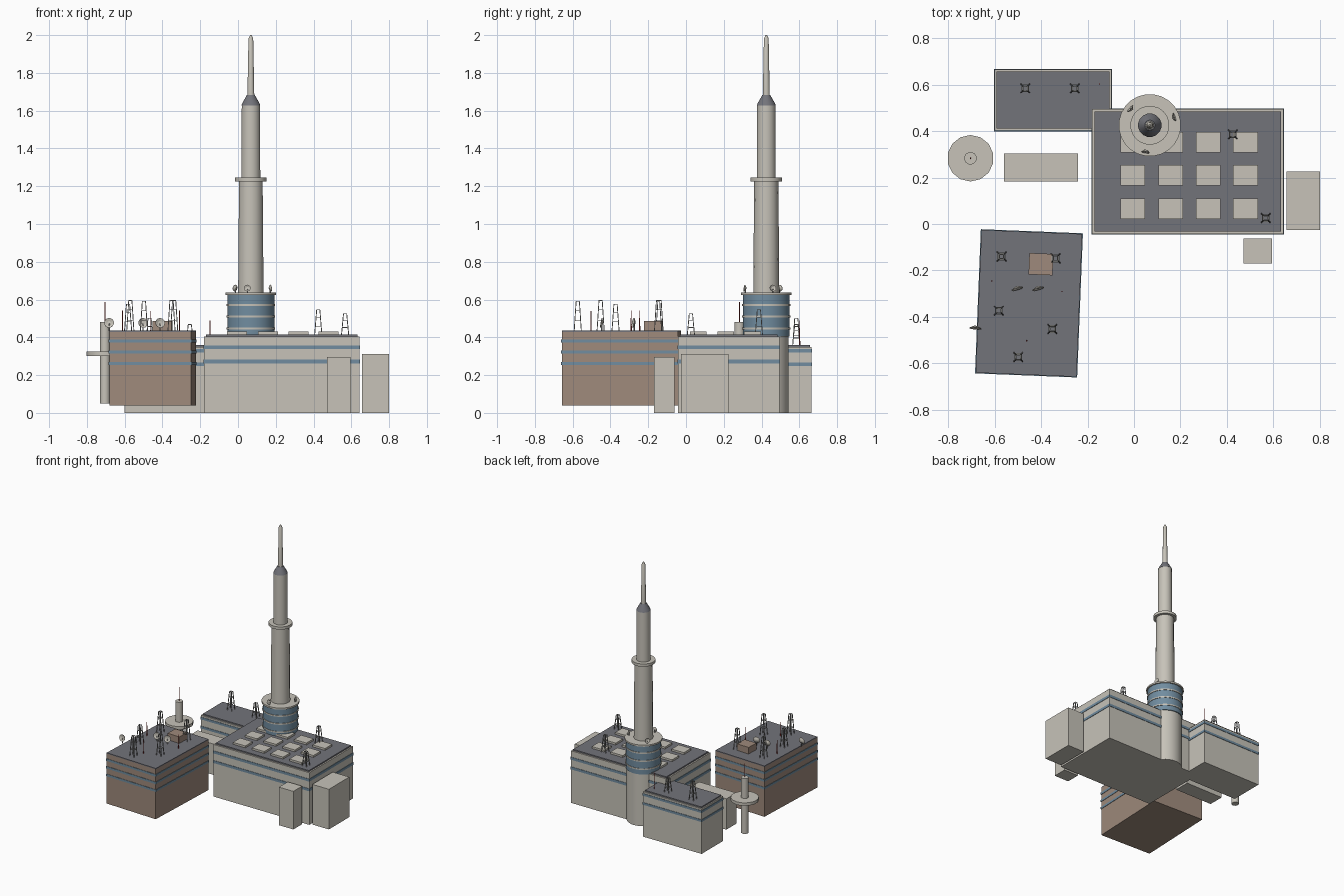
import bpy, math
from mathutils import Vector, Matrix

if "Cube" in bpy.data.objects:
    bpy.data.objects.remove(bpy.data.objects["Cube"])


def material(name, rgb):
    m = bpy.data.materials.new(name)
    m.diffuse_color = (*rgb, 1)
    m.use_nodes = True
    m.node_tree.nodes["Principled BSDF"].inputs["Base Color"].default_value = m.diffuse_color
    return m


CONCRETE = material("pale concrete", (0.57, 0.545, 0.485))
ROOF = material("dark roof grey", (0.17, 0.173, 0.195))
BROWN = material("brown brick", (0.345, 0.255, 0.2))
BLUE = material("window blue", (0.165, 0.265, 0.35))
STEEL = material("mast steel", (0.36, 0.36, 0.35))
RED = material("antenna red", (0.36, 0.035, 0.03))


def finish(name, verts, faces, mat, smooth=False):
    me = bpy.data.meshes.new(name)
    me.from_pydata([tuple(v) for v in verts], [], faces)
    me.materials.append(mat)
    ob = bpy.data.objects.new(name, me)
    bpy.context.collection.objects.link(ob)
    if smooth:
        bpy.ops.object.select_all(action='DESELECT')
        ob.select_set(True)
        bpy.context.view_layer.objects.active = ob
        bpy.ops.object.shade_smooth_by_angle(angle=math.radians(32))
    return ob


BOX_FACES = [(0, 3, 2, 1), (4, 5, 6, 7), (0, 1, 5, 4), (1, 2, 6, 5), (2, 3, 7, 6), (3, 0, 4, 7)]


def box(name, x0, x1, y0, y1, z0, z1, mat, turn=0.0):
    cx, cy = (x0 + x1) / 2, (y0 + y1) / 2
    rot = Matrix.Rotation(turn, 3, 'Z')
    c = Vector((cx, cy, 0))
    v = [rot @ (Vector((x, y, z)) - c) + c for z in (z0, z1)
         for x, y in ((x0, y0), (x1, y0), (x1, y1), (x0, y1))]
    return finish(name, v, BOX_FACES, mat)


def lathe(name, x, y, profile, mat, n=16, smooth=True):
    v, f = [], []
    for r, z in profile:
        for i in range(n):
            a = 2 * math.pi * (i + 0.5) / n
            v.append((x + r * math.cos(a), y + r * math.sin(a), z))
    for k in range(len(profile) - 1):
        for i in range(n):
            j = (i + 1) % n
            f.append((k * n + i, k * n + j, (k + 1) * n + j, (k + 1) * n + i))
    f.append(tuple(reversed(range(n))))
    f.append(tuple(range(len(v) - n, len(v))))
    return finish(name, v, f, mat, smooth)


def bands(name, x0, x1, y0, y1, levels, h, turn=0.0):
    e = 0.003
    for z in levels:
        box(name, x0 - e, x1 + e, y0 - e, y1 + e, z - h / 2, z + h / 2, BLUE, turn)


def add_bar(v, f, p, q, r):
    p, q = Vector(p), Vector(q)
    d = (q - p).normalized()
    a = d.cross(Vector((0, 0, 1)) if abs(d.z) < 0.8 else Vector((1, 0, 0))).normalized()
    b = d.cross(a)
    o = len(v)
    for c in (p, q):
        v += [c + r * (s * a + t * b) for s, t in ((-1, -1), (1, -1), (1, 1), (-1, 1))]
    f += [tuple(o + i for i in face) for face in BOX_FACES]


def lattice_mast(x, y, z0, z1, w=0.019):
    """Four tapering legs tied by square rings and diagonals."""
    v, f = [], []
    sq = ((-1, -1), (1, -1), (1, 1), (-1, 1))

    def ring(t):
        h = w * (1 - 0.55 * t)
        return [(x + h * a, y + h * b, z0 + (z1 - z0) * t) for a, b in sq]

    lv = [ring(t) for t in (0, 0.35, 0.7, 1)]
    for i in range(4):
        j = (i + 1) % 4
        add_bar(v, f, lv[0][i], lv[3][i], 0.0022)
        for r in lv:
            add_bar(v, f, r[i], r[j], 0.0015)
    finish("lattice_mast", v, f, STEEL)


def antenna(x, y, z0, z1):
    lathe("whip_antenna", x, y, [(0.003, z0), (0.0022, z1)], RED, 6, False)


def dish(x, y, z, foot, r, heading):
    """Shallow tilted bowl on a short post, facing the heading angle."""
    n = 14
    ax = Matrix.Rotation(heading, 3, 'Z') @ Matrix.Rotation(math.radians(80), 3, 'Y')
    v, f = [], []
    for rr, h in ((r * 0.3, -0.006), (r, 0.003), (r, 0.005), (r * 0.4, -0.001)):
        for i in range(n):
            a = 2 * math.pi * i / n
            v.append(ax @ Vector((rr * math.cos(a), rr * math.sin(a), h)) + Vector((x, y, z)))
    for k in range(3):
        for i in range(n):
            j = (i + 1) % n
            f.append((k * n + i, k * n + j, k * n + n + j, k * n + n + i))
    f += [tuple(reversed(range(n))), tuple(range(3 * n, 4 * n))]
    finish("dish", v, f, CONCRETE)
    lathe("dish_post", x, y, [(0.004, foot), (0.004, z - 0.004)], STEEL, 6, False)


# Main hall with inset roof, window bands and skylights
M = (-0.18, 0.643, -0.043, 0.495)
box("main_hall", *M, 0, 0.405, CONCRETE)
box("main_roof", M[0] + 0.011, M[1] - 0.011, M[2] + 0.011, M[3] - 0.011, 0.40, 0.415, ROOF)
bands("main_window_band", *M, (0.347, 0.272), 0.02)
for cx in (-0.005, 0.158, 0.32, 0.48):
    for cy in (0.065, 0.21, 0.352):
        box("skylight", cx - 0.053, cx + 0.053, cy - 0.044, cy + 0.044, 0.41, 0.43, CONCRETE)

# Rear wing
B = (-0.6, -0.097, 0.402, 0.665)
box("rear_wing", *B, 0, 0.35, CONCRETE)
box("rear_roof", B[0] + 0.009, B[1] - 0.009, B[2] + 0.009, B[3] - 0.009, 0.345, 0.36, ROOF)
bands("rear_window_band", *B, (0.328, 0.258), 0.018)

# Brown block, slightly turned
T = math.radians(-2.3)
K = (-0.669, -0.235, -0.649, -0.034)
box("brown_block", *K, 0.04, 0.427, BROWN, T)
box("brown_block_roof", *K, 0.427, 0.435, ROOF, T)
bands("brown_window_band", *K, (0.381, 0.322, 0.262), 0.017, T)
box("roof_hut", -0.452, -0.349, -0.219, -0.127, 0.43, 0.486, BROWN, T)

# Side annexes and low link block
box("side_annex", 0.657, 0.8, -0.026, 0.225, 0, 0.312, CONCRETE)
box("front_annex", 0.471, 0.595, -0.17, -0.062, 0, 0.296, CONCRETE)
box("link_block", -0.56, -0.24, 0.182, 0.304, 0.04, 0.28, CONCRETE)

# Broadcast tower
X, Y = 0.068, 0.425
lathe("tower_base", X, Y, [(0.119, 0), (0.119, 0.42)], CONCRETE, 24)
lathe("tower_glass_drum", X, Y, [(0.125, 0.405), (0.125, 0.627)], BLUE, 24)
for z in (0.447, 0.51, 0.572):
    lathe("drum_ring", X, Y, [(0.129, z - 0.005), (0.129, z + 0.005)], CONCRETE, 24)
lathe("drum_deck", X, Y, [(0.134, 0.625), (0.134, 0.638)], CONCRETE, 24)
lathe("tower_shaft", X, Y, [(0.069, 0.63), (0.064, 1.23)], CONCRETE, 14)
lathe("upper_deck", X, Y, [(0.084, 1.224), (0.084, 1.245)], CONCRETE, 20)
lathe("upper_shaft", X, Y, [(0.051, 1.24), (0.049, 1.63)], CONCRETE, 16)
lathe("tower_cone", X, Y, [(0.051, 1.628), (0.046, 1.64), (0.022, 1.682)], ROOF, 16)
lathe("tower_spire", X, Y, [(0.019, 1.675), (0.013, 1.982), (0.004, 2.0)], CONCRETE, 12)

# Small round tower with a platform
lathe("small_column", -0.704, 0.283, [(0.027, 0.05), (0.027, 0.48)], CONCRETE, 12)
lathe("small_platform", -0.704, 0.283, [(0.1, 0.302), (0.1, 0.325)], CONCRETE, 14)
antenna(-0.704, 0.283, 0.478, 0.586)

# Lattice masts: x, y, foot, top
for mast in ((-0.57, -0.14, 0.433, 0.595), (-0.338, -0.148, 0.433, 0.595),
             (-0.582, -0.373, 0.433, 0.575), (-0.352, -0.452, 0.433, 0.595),
             (-0.498, -0.573, 0.433, 0.59), (0.425, 0.386, 0.413, 0.545),
             (0.567, 0.026, 0.413, 0.525), (-0.468, 0.584, 0.358, 0.5),
             (-0.255, 0.584, 0.358, 0.468)):
    lattice_mast(*mast)

# Whip antennas
for a in ((-0.612, -0.245, 0.433, 0.542), (-0.31, -0.29, 0.433, 0.542),
          (-0.462, -0.503, 0.433, 0.54), (-0.148, 0.602, 0.358, 0.488)):
    antenna(*a)

# Dishes on the brown block and around the drum deck
for dx, dy, h in ((-0.503, -0.275, -75), (-0.413, -0.275, -75), (-0.682, -0.445, -95)):
    dish(dx, dy, 0.476, 0.433, 0.026, math.radians(h))
for dx, dy in ((-0.013, 0.494), (0.17, 0.459), (0.05, 0.313)):
    dish(dx, dy, 0.66, 0.635, 0.018, math.atan2(dy - Y, dx - X))
